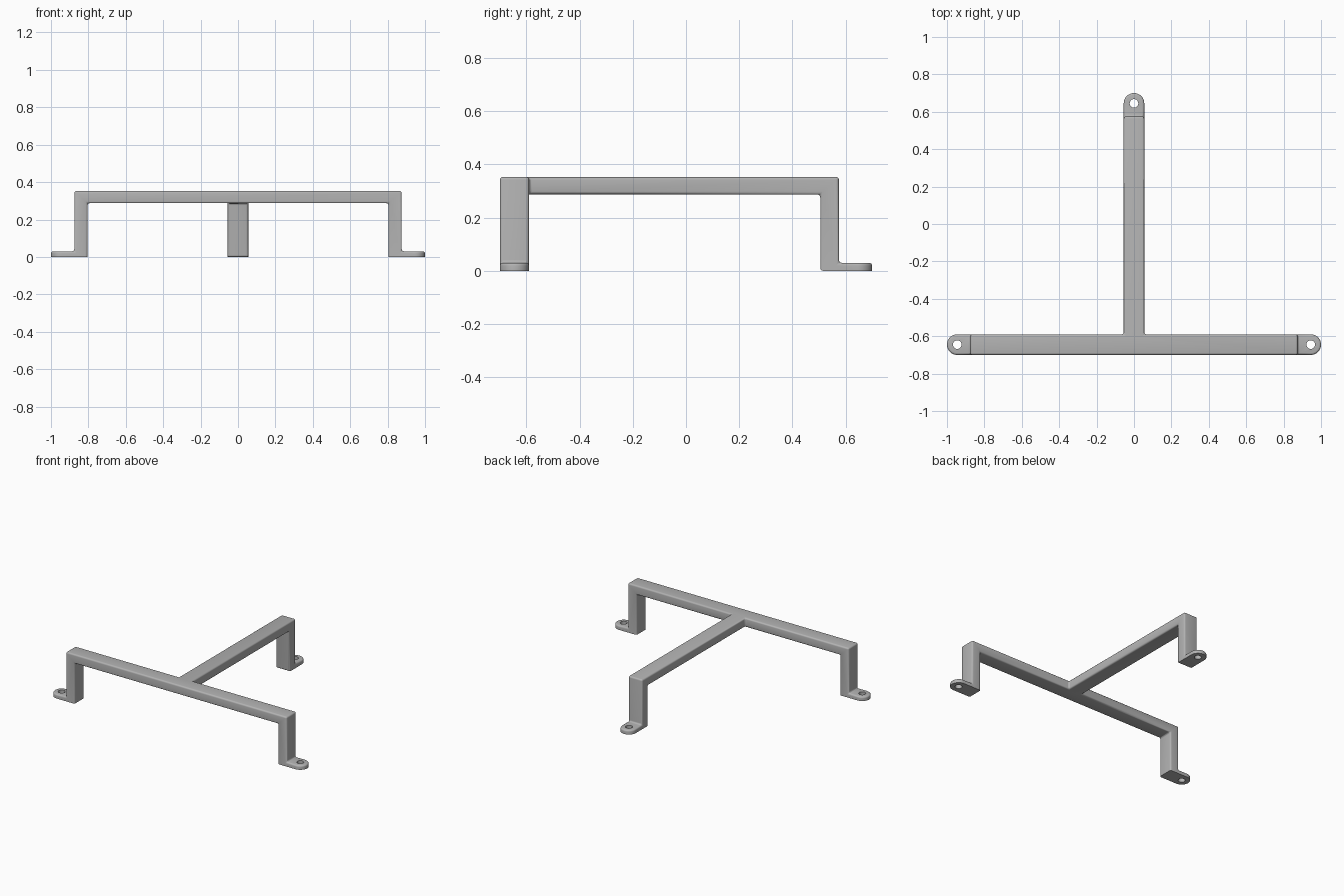
import bpy, bmesh, math
from mathutils import Matrix, Vector

cube = bpy.data.objects.get("Cube")
if cube:
    bpy.data.objects.remove(cube, do_unlink=True)

WIDTH, HEIGHT, BAR, LEG, PLATE = 0.11, 0.353, 0.066, 0.07, 0.03
RADIUS = WIDTH / 2
FRONT_Y = -0.645
LEG_OUT, TIP = 0.875, 1.0            # front bar, from the middle outwards
ARM_LEG_OUT, ARM_TIP = 0.575, 0.70   # rear arm, along y

grey = bpy.data.materials.new("grey_metal")
grey.use_nodes = True
grey.diffuse_color = (0.45, 0.45, 0.45, 1)
grey.node_tree.nodes["Principled BSDF"].inputs["Base Color"].default_value = grey.diffuse_color


def prism(name, points, direction):
    """Closed prism: a polygon swept along a direction."""
    bm = bmesh.new()
    face = bm.faces.new([bm.verts.new(p) for p in points])
    swept = bmesh.ops.extrude_face_region(bm, geom=[face])["geom"]
    verts = [v for v in swept if isinstance(v, bmesh.types.BMVert)]
    bmesh.ops.translate(bm, verts=verts, vec=direction)
    bmesh.ops.recalc_face_normals(bm, faces=bm.faces)
    mesh = bpy.data.meshes.new(name)
    bm.to_mesh(mesh)
    bm.free()
    mesh.materials.append(grey)
    obj = bpy.data.objects.new(name, mesh)
    bpy.context.collection.objects.link(obj)
    return obj


def combine(obj, other, operation):
    """Apply a boolean and discard the second object."""
    other.hide_render = True
    mod = obj.modifiers.new(operation.lower(), "BOOLEAN")
    mod.operation, mod.object, mod.solver = operation, other, "EXACT"
    bpy.context.view_layer.objects.active = obj
    bpy.ops.object.modifier_apply(modifier=mod.name)
    bpy.data.objects.remove(other, do_unlink=True)


def arc(cx, cy, radius, start, end, steps):
    angles = [start + (end - start) * i / steps for i in range(steps + 1)]
    return [Vector((cx + radius * math.cos(a), cy + radius * math.sin(a), -0.1)) for a in angles]


def half_profile(leg_out, tip):
    """Foot, leg and bar outline from the inner underside round to the top."""
    inner = leg_out - LEG
    return [(inner, HEIGHT - BAR), (inner, 0), (tip, 0), (tip, PLATE),
            (leg_out, PLATE), (leg_out, HEIGHT)]


# Front bar with a leg and foot at each end
right = half_profile(LEG_OUT, TIP)
outline = right + [(-s, z) for s, z in reversed(right)]
frame = prism("support_frame", [(s, FRONT_Y - RADIUS, z) for s, z in outline], (0, WIDTH, 0))
cap = TIP - RADIUS
plan = (arc(cap, FRONT_Y, RADIUS, -math.pi / 2, math.pi / 2, 24)
        + arc(-cap, FRONT_Y, RADIUS, math.pi / 2, 1.5 * math.pi, 24))
combine(frame, prism("front_plan", plan, (0, 0, 1)), "INTERSECT")

# Rear arm with one leg and foot
outline = half_profile(ARM_LEG_OUT, ARM_TIP) + [(FRONT_Y, HEIGHT), (FRONT_Y, HEIGHT - BAR)]
arm = prism("rear_arm", [(-RADIUS, s, z) for s, z in outline], (WIDTH, 0, 0))
plan = arc(0, ARM_TIP - RADIUS, RADIUS, 0, math.pi, 24)
plan += [Vector((-RADIUS, -0.8, -0.1)), Vector((RADIUS, -0.8, -0.1))]
combine(arm, prism("arm_plan", plan, (0, 0, 1)), "INTERSECT")
combine(frame, arm, "UNION")

# Round every sharp edge except the flat soles
bm = bmesh.new()
bm.from_mesh(frame.data)
bmesh.ops.remove_doubles(bm, verts=bm.verts, dist=0.0005)
bmesh.ops.dissolve_limit(bm, angle_limit=math.radians(1), verts=bm.verts, edges=bm.edges)
arm_inner = ARM_LEG_OUT - LEG


def is_rounded(edge):
    if edge.calc_face_angle(0) < math.radians(30):
        return False
    on_ground = all(v.co.z < 0.005 for v in edge.verts)
    return not on_ground or all(abs(v.co.y - arm_inner) < 0.005 for v in edge.verts)


bmesh.ops.bevel(bm, geom=[e for e in bm.edges if is_rounded(e)], offset=0.011,
                offset_type="OFFSET", segments=4, profile=0.5, affect="EDGES",
                clamp_overlap=True)
bm.to_mesh(frame.data)
bm.free()

# Screw holes through the feet
for x, y in ((cap, FRONT_Y), (-cap, FRONT_Y), (0, ARM_TIP - RADIUS)):
    ring = arc(x, y, 0.023, 0, 2 * math.pi, 32)[:-1]
    combine(frame, prism("screw_hole", ring, (0, 0, 0.2)), "DIFFERENCE")

bpy.ops.object.select_all(action="DESELECT")
frame.select_set(True)
bpy.context.view_layer.objects.active = frame
bpy.ops.object.shade_smooth_by_angle(angle=math.radians(30))
